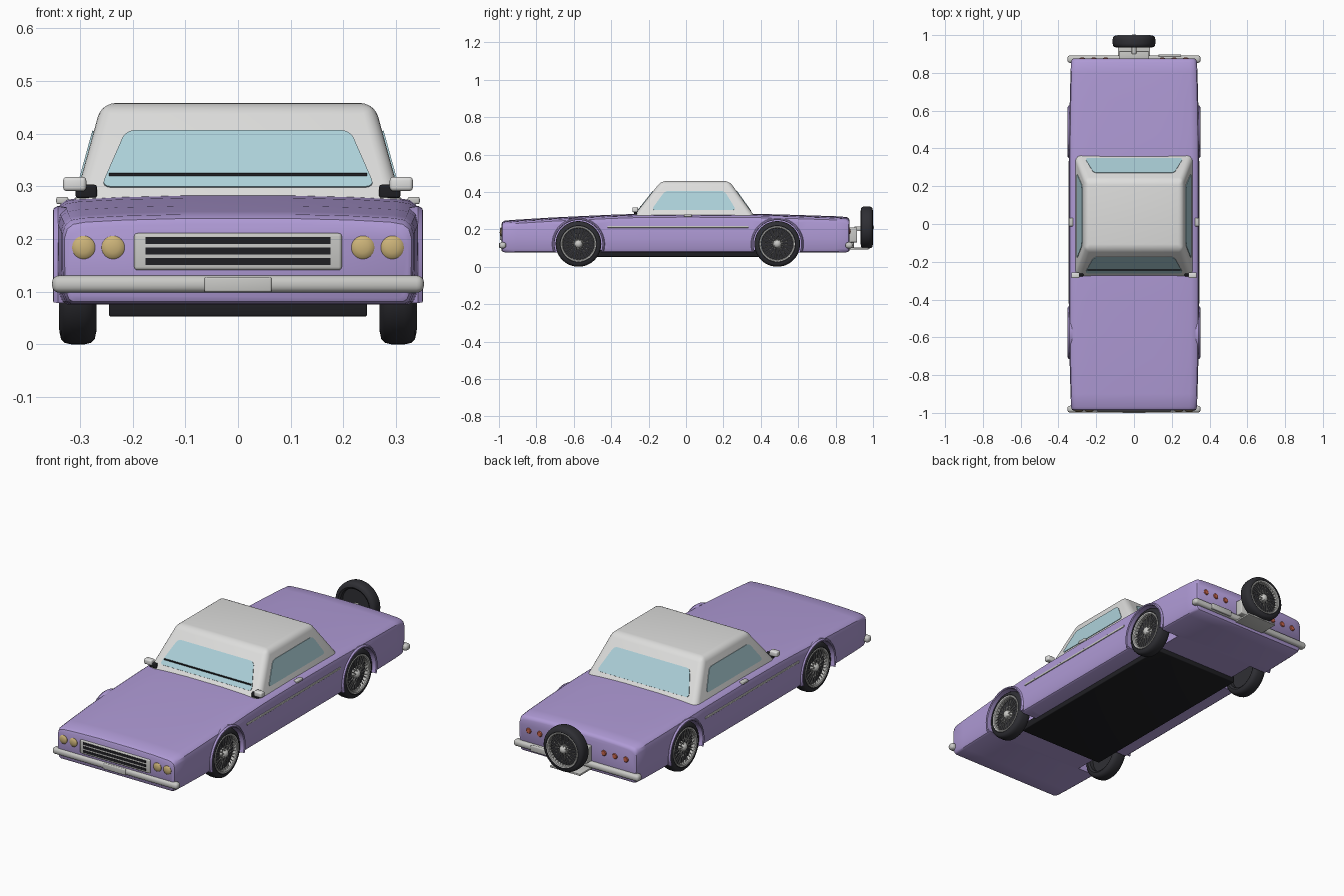
import bpy, bmesh, math
from mathutils import Vector, Matrix

if "Cube" in bpy.data.objects:
    bpy.data.objects.remove(bpy.data.objects["Cube"])


def material(name, r, g, b):
    m = bpy.data.materials.new(name)
    m.diffuse_color = (r, g, b, 1)
    m.use_nodes = True
    m.node_tree.nodes["Principled BSDF"].inputs["Base Color"].default_value = m.diffuse_color
    return m


PURPLE = material("lilac_paint", .43, .325, .67)
WHITE = material("white_roof", .73, .73, .72)
CHROME = material("chrome", .58, .58, .56)
RUBBER = material("rubber", .028, .028, .034)
BLACK = material("black_trim", .014, .014, .017)
GLASS = material("pale_blue_glass", .42, .64, .70)
GOLD = material("headlight_gold", .60, .45, .19)
RED = material("tail_light_red", .58, .13, .07)


def finish(name, bm, mat, angle=35):
    bmesh.ops.remove_doubles(bm, verts=bm.verts, dist=1e-5)
    bmesh.ops.recalc_face_normals(bm, faces=bm.faces)
    me = bpy.data.meshes.new(name)
    bm.to_mesh(me)
    bm.free()
    me.materials.append(mat)
    me.shade_smooth()
    me.set_sharp_from_angle(angle=math.radians(angle))
    ob = bpy.data.objects.new(name, me)
    bpy.context.collection.objects.link(ob)
    return ob


def box(name, x, y, z, mat, bevel=0.0, seg=3):
    """Box from (min, max) ranges, with rounded edges."""
    bm = bmesh.new()
    bmesh.ops.create_cube(bm, size=1)
    for v in bm.verts:
        v.co = [(a + b) / 2 + c * (b - a) for (a, b), c in zip((x, y, z), v.co)]
    if bevel:
        bmesh.ops.bevel(bm, geom=bm.edges[:], offset=bevel, segments=seg, profile=.5, affect='EDGES')
    return finish(name, bm, mat)


def lathe(name, profile, mat, place=Matrix(), a0=0, a1=360, n=40):
    """Turn (radius, x) points around the x axis."""
    bm = bmesh.new()
    rings = []
    for i in range(n + 1):
        a = math.radians(a0 + (a1 - a0) * i / n)
        rings.append([bm.verts.new(place @ Vector((x, r * math.cos(a), r * math.sin(a)))) for r, x in profile])
    for p, q in zip(rings, rings[1:]):
        for j in range(len(profile) - 1):
            bm.faces.new((p[j], p[j + 1], q[j + 1], q[j]))
    bmesh.ops.dissolve_degenerate(bm, dist=1e-6, edges=bm.edges)
    return finish(name, bm, mat)


def loft(name, sections, mat):
    bm = bmesh.new()
    rings = [[bm.verts.new(p) for p in s] for s in sections]
    k = len(rings[0])
    for p, q in zip(rings, rings[1:]):
        for j in range(k):
            bm.faces.new((p[j], p[(j + 1) % k], q[(j + 1) % k], q[j]))
    bm.faces.new(rings[0])
    bm.faces.new(rings[-1])
    return finish(name, bm, mat)


# Body: cross-sections along the length (y, half width, top, bottom)
STATIONS = [(-.987, .322, .229, .088), (-.982, .329, .240, .081), (-.968, .333, .248, .077),
            (-.90, .336, .253, .076), (-.72, .341, .264, .076), (-.575, .343, .271, .076),
            (-.40, .343, .279, .076), (-.25, .343, .284, .076), (0, .343, .286, .076),
            (.35, .343, .284, .076), (.49, .343, .281, .076), (.65, .340, .276, .076),
            (.80, .336, .271, .076), (.858, .333, .267, .077), (.870, .329, .260, .081),
            (.875, .322, .250, .088)]


def body_section(y, w, t, b):
    half = [(.3 * w, t - .001), (.65 * w, t - .004), (.88 * w, t - .008), (.95 * w, t - .012),
            (.985 * w, t - .021), (w, t - .038), (w, .15), (.993 * w, b + .02), (.975 * w, b + .005), (.95 * w, b)]
    return [(x, y, z) for x, z in half] + [(-x, y, z) for x, z in reversed(half)]


body = loft("body", [body_section(*s) for s in STATIONS], PURPLE)

# Wheel arches cut out of the body
AXLES = (-.575, .488)
cutters = []
for y in AXLES:
    for s in (1, -1):
        place = Matrix.Translation((0, y, .122))
        c = lathe("arch_cutter", [(0, s * .23), (.129, s * .23), (.129, s * .4), (0, s * .4)], PURPLE, place)
        c.hide_render = True
        cutters.append(c)
        m = body.modifiers.new("arch", 'BOOLEAN')
        m.operation, m.solver, m.object = 'DIFFERENCE', 'EXACT', c
bpy.context.view_layer.update()
cut = bpy.data.meshes.new_from_object(body.evaluated_get(bpy.context.evaluated_depsgraph_get()))
body.modifiers.clear()
body.data = cut
cut.set_sharp_from_angle(angle=math.radians(35))
for c in cutters:
    bpy.data.objects.remove(c)


def wheel(label, place):
    """Tyre, rim and wire spokes facing local +x."""
    tyre = [(0, .010), (.086, .010), (.088, .029), (.098, .035), (.112, .032), (.119, .025), (.122, .012),
            (.122, -.012), (.119, -.025), (.112, -.032), (.098, -.035), (.088, -.029), (.086, -.010), (0, -.010)]
    lathe(label + "_tyre", tyre, RUBBER, place, n=48)
    rim = [(.086, .012), (.084, .031), (.088, .035), (.094, .036), (.096, .033)]
    lathe(label + "_rim", rim, CHROME, place, n=48)
    hub = [(.024, .010), (.022, .028), (.015, .036), (.008, .040), (0, .041)]
    lathe(label + "_hub", hub, CHROME, place, n=20)
    bm = bmesh.new()
    for i in range(32):
        a = math.tau * i / 32
        b = a + (.3 if i % 2 else -.3)
        p = Vector((.032 if i % 4 < 2 else .024, .019 * math.cos(b), .019 * math.sin(b)))
        q = Vector((.025, .087 * math.cos(a), .087 * math.sin(a)))
        turn = (q - p).to_track_quat('Z', 'Y').to_matrix().to_4x4()
        bmesh.ops.create_cone(bm, segments=5, radius1=.0019, radius2=.0019, depth=(q - p).length,
                              matrix=place @ Matrix.Translation((p + q) / 2) @ turn)
    finish(label + "_spokes", bm, CHROME)


# Wheels and arch lips
for y, end in zip(AXLES, ("front", "rear")):
    for s, side in ((1, "right"), (-1, "left")):
        place = Matrix.Translation((s * .304, y, .122)) @ Matrix.Rotation(0 if s > 0 else math.pi, 4, 'Z')
        wheel(f"{end}_{side}_wheel", place)
        lip = [(.128, s * .325), (.128, s * .347), (.131, s * .351), (.136, s * .350), (.141, s * .342), (.138, s * .325)]
        lathe(f"{end}_{side}_arch_lip", lip, PURPLE, Matrix.Translation((0, y, .122)), -18, 198, 32)

# Spare wheel with its carrier
wheel("spare", Matrix.Translation((0, .9665, .21)) @ Matrix.Rotation(math.pi / 2, 4, 'Z') @ Matrix.Scale(.925, 4))
box("spare_shelf", (-.085, .085), (.86, .975), (.092, .102), CHROME, .003)
box("spare_bracket", (-.08, .08), (.87, .915), (.13, .21), CHROME, .004)
box("spare_arm", (-.012, .012), (.90, .96), (.19, .215), CHROME, .003)

# Underbody
box("underbody", (-.245, .245), (-.56, .47), (.053, .09), BLACK, .004)

# Cabin: tapered box with rounded edges
Z0, Z1 = .265, .458


def cab(z):
    """Half width, front y and rear y of the cabin at a height."""
    t = (z - Z0) / (Z1 - Z0)
    return .312 - .053 * t, -.285 + .152 * t, .370 - .138 * t


bm = bmesh.new()
rows = []
for z in (Z0, Z1):
    w, f, r = cab(z)
    rows.append([bm.verts.new(p) for p in ((-w, f, z), (w, f, z), (w, r, z), (-w, r, z))])
for j in range(4):
    k = (j + 1) % 4
    bm.faces.new((rows[0][j], rows[0][k], rows[1][k], rows[1][j]))
bm.faces.new(rows[0])
bm.faces.new(rows[1])
edges = [e for e in bm.edges if max(v.co.z for v in e.verts) > .4]
bmesh.ops.bevel(bm, geom=edges, offset=.026, segments=5, profile=.5, affect='EDGES')
finish("cabin", bm, WHITE)


def window(name, corners, out, mat, r=.018):
    """Thin rounded plate laid on a cabin face."""
    bm = bmesh.new()
    f = bm.faces.new([bm.verts.new(c) for c in corners])
    bmesh.ops.bevel(bm, geom=bm.verts[:], offset=r, segments=4, profile=.5, affect='VERTICES')
    f = bm.faces[:][0]
    f.normal_update()
    n = f.normal if f.normal.dot(Vector(out)) > 0 else -f.normal
    n = n.copy()
    ext = bmesh.ops.extrude_face_region(bm, geom=[f])
    for v in [g for g in ext["geom"] if isinstance(g, bmesh.types.BMVert)]:
        v.co += n * .003
    return finish(name, bm, mat)


LO, HI = .298, .405
for name, k, out in (("windshield", 1, (0, -1, 0)), ("rear_window", 2, (0, 1, 0))):
    yl, yh = cab(LO)[k], cab(HI)[k]
    window(name, [(-.26, yl, LO), (.26, yl, LO), (.213, yh, HI), (-.213, yh, HI)], out, GLASS)
for s, side in ((1, "right"), (-1, "left")):
    xl, xh = s * cab(.303)[0], s * cab(HI)[0]
    window(side + "_window", [(xl, -.185, .303), (xl, .268, .303), (xh, .205, HI), (xh, -.112, HI)],
           (s, 0, 0), GLASS)
yw = cab(.322)[1]
box("windshield_bar", (-.245, .245), (yw - .006, yw + .004), (.319, .325), BLACK)

# Grille
box("grille_frame", (-.197, .197), (-.994, -.97), (.141, .211), CHROME, .006)
for z in (.157, .177, .197):
    box("grille_slot", (-.176, .176), (-.9955, -.98), (z - .0065, z + .0065), BLACK)

# Bumpers and plates
box("front_bumper", (-.353, .353), (-.998, -.962), (.098, .131), CHROME, .014, 4)
box("rear_bumper", (-.353, .353), (.853, .892), (.098, .131), CHROME, .014, 4)
box("front_plate", (-.064, .064), (-1.0, -.99), (.099, .128), CHROME, .004)
box("rear_plate", (.13, .25), (.885, .898), (.100, .130), CHROME, .004)

# Lamps, mirrors, trim and handles on both sides
for s, side in ((1, "right"), (-1, "left")):
    def span(a, b):
        return tuple(sorted((s * a, s * b)))

    face = Matrix.Rotation(-math.pi / 2, 4, 'Z')
    for x in (.237, .293):
        lathe(side + "_headlight", [(.022, 0), (.022, .004), (.019, .007), (.011, .010), (0, .011)], GOLD,
              Matrix.Translation((s * x, -.985, .184)) @ face, n=24)
    for x in (.15, .212, .274):
        lathe(side + "_tail_light", [(.014, 0), (.014, .004), (.011, .007), (0, .008)], RED,
              Matrix.Translation((s * x, .873, .19)) @ face.inverted(), n=20)
    box(side + "_mirror", span(.288, .332), (-.287, -.256), (.291, .318), WHITE, .007)
    box(side + "_mirror_stalk", span(.268, .308), (-.277, -.262), (.278, .303), BLACK, .004)
    box(side + "_side_trim", span(.338, .347), (-.42, .335), (.208, .219), CHROME, .003)
    box(side + "_door_handle", span(.322, .345), (-.012, .032), (.266, .280), CHROME, .004)
